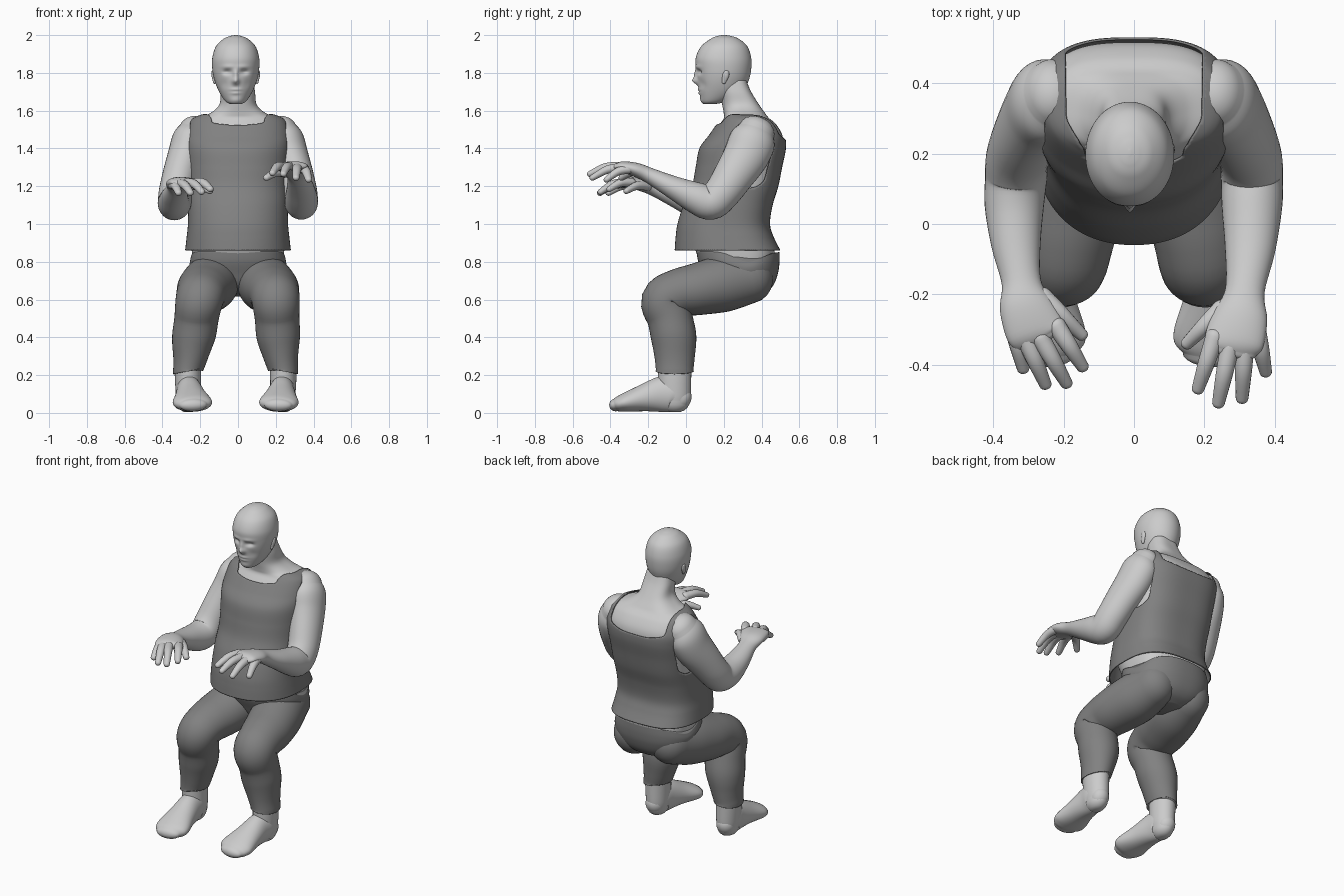
import bpy, bmesh, math
from mathutils import Vector

cloth = bpy.data.materials.new("dark_cloth")
cloth.diffuse_color = (0.22, 0.22, 0.22, 1)


def spline(pts, steps):
    """Catmull-Rom through tuples of any length."""
    p = [pts[0]] + list(pts) + [pts[-1]]
    out = []
    for i in range(1, len(p) - 2):
        for k in range(steps):
            t = k / steps
            out.append([0.5 * (2 * b + (c - a) * t + (2 * a - 5 * b + 4 * c - d) * t * t
                        + (3 * b - a - 3 * c + d) * t ** 3)
                        for a, b, c, d in zip(p[i - 1], p[i], p[i + 1], p[i + 2])])
    return out + [list(pts[-1])]


def bridge(bm, rings, caps=True):
    vs = [[bm.verts.new(c) for c in r] for r in rings]
    n = len(vs[0])
    for a, b in zip(vs, vs[1:]):
        for i in range(n):
            bm.faces.new((a[i], a[(i + 1) % n], b[(i + 1) % n], b[i]))
    if caps:
        bm.faces.new(vs[0])
        bm.faces.new(vs[-1])


def levels(bm, rows, steps=6, n=96, front=2.2, back=2.9, caps=True):
    """Stack of horizontal sections: (z, half width, front y, back y)."""
    rings = []
    for z, w, y0, y1 in spline(rows, steps):
        ring = []
        for i in range(n):
            a = 2 * math.pi * i / n
            c, s = math.cos(a), math.sin(a)
            e = 2 / (front if s < 0 else back)
            ring.append((math.copysign(w * abs(c) ** e, c),
                         (y0 + y1) / 2 + math.copysign((y1 - y0) / 2 * abs(s) ** e, s), z))
        rings.append(ring)
    bridge(bm, rings, caps)


def tube(bm, pts, steps=5, n=28, start=True, end=True):
    """Limb along a path: (x, y, z, radius sideways, radius up), ends rounded or flat."""
    s = spline(pts, steps)
    rows = []
    for i, q in enumerate(s):
        t = (Vector(s[min(i + 1, len(s) - 1)][:3]) - Vector(s[max(i - 1, 0)][:3])).normalized()
        rows.append((Vector(q[:3]), t, q[3], q[4]))

    def cap(row, sign):
        c, t, a, b = row
        r = min(a, b)
        return [(c + t * sign * r * math.sin(g), t, a * math.cos(g), b * math.cos(g))
                for g in (0.3, 0.6, 0.9, 1.2, 1.48)]
    rows = (cap(rows[0], -1)[::-1] if start else []) + rows + (cap(rows[-1], 1) if end else [])
    rings = []
    for c, t, a, b in rows:
        side = (Vector((1, 0, 0)) - t * t.x).normalized()
        up = t.cross(side)
        rings.append([c + side * a * math.cos(2 * math.pi * i / n)
                      + up * b * math.sin(2 * math.pi * i / n) for i in range(n)])
    bridge(bm, rings)


def finish(bm, name, mat=None):
    bmesh.ops.recalc_face_normals(bm, faces=bm.faces[:])
    for f in bm.faces:
        f.smooth = True
    me = bpy.data.meshes.new(name)
    bm.to_mesh(me)
    bm.free()
    ob = bpy.data.objects.new(name, me)
    bpy.context.collection.objects.link(ob)
    if mat:
        me.materials.append(mat)
    return ob


def flip(pts, s):
    return [(p[0] * s,) + tuple(p[1:]) for p in pts]


# torso and neck
torso = [(.78, .235, .085, .465), (.86, .245, .05, .468), (1.0, .25, -.01, .43), (1.1, .25, .0, .445),
         (1.2, .25, .045, .475), (1.3, .255, .065, .495), (1.4, .263, .085, .515), (1.47, .263, .135, .51),
         (1.53, .245, .18, .475), (1.56, .215, .20, .44), (1.585, .15, .2, .42),
         (1.63, .1, .192, .388), (1.70, .09, .18, .345), (1.76, .08, .17, .32)]
bm = bmesh.new()
levels(bm, torso)
finish(bm, "torso_skin")

# tank top: fattened torso with neck and arm openings
hem = [(.86, .28, -.06, .50), (.93, .272, -.055, .465), (1.0, .265, -.045, .445)]
d = .014
rows = hem + [(z + (.005 if z > 1.5 else 0), w + d, a - d, b + d) for z, w, a, b in torso[3:11]]
bm = bmesh.new()
levels(bm, rows, steps=10, n=160, caps=False)


def opening(c):
    x, y, z = abs(c.x), c.y, c.z
    half = .14 + .055 * min(1, max(0, (y - .2) / .1))
    neck = x < half and z > 1.525 + .5 * x * x - .3 * max(0, y - .25)
    arm = x > .235 and ((y - .34) / .125) ** 2 + ((z - 1.37) / .18) ** 2 < 1
    return neck or arm or z > 1.6


bmesh.ops.delete(bm, geom=[f for f in bm.faces if opening(f.calc_center_median())], context='FACES')
for _ in range(12):
    new = {}
    for v in bm.verts:
        near = [e.other_vert(v).co for e in v.link_edges if e.is_boundary]
        if len(near) == 2:
            new[v] = (near[0] + near[1] + v.co * 2) / 4
    for v, c in new.items():
        v.co = c
shirt = finish(bm, "tank_top", cloth)
sol = shirt.modifiers.new("thickness", 'SOLIDIFY')
sol.thickness = .006

# head with sculpted face: bumps are (x, z, x size, z size, push in y)
bumps = [(0, 1.757, .018, .018, -.026), (0, 1.79, .012, .028, -.014), (.045, 1.805, .022, .013, .016),
         (.04, 1.832, .035, .011, -.005), (0, 1.712, .03, .007, -.006), (0, 1.692, .025, .006, -.006),
         (0, 1.655, .028, .014, -.004), (.06, 1.74, .022, .025, .005)]
bm = bmesh.new()
levels(bm, [(1.634, .025, .095, .15), (1.65, .055, .082, .22), (1.70, .088, .07, .30),
            (1.76, .112, .062, .332), (1.82, .124, .055, .345), (1.88, .124, .052, .345),
            (1.94, .105, .08, .325), (1.98, .065, .13, .28), (1.995, .03, .165, .24),
            (2.0, .004, .195, .21)], steps=10, n=112, front=2.1, back=2.0)
for s in (-1, 1):  # flat ears
    tube(bm, [(s * .112, .2, 1.75, .008, .01), (s * .117, .21, 1.785, .011, .018),
              (s * .12, .215, 1.805, .008, .014)], n=16)
for v in bm.verts:
    if v.co.y < .19:
        x, z = abs(v.co.x), v.co.z
        v.co.y += sum(k * math.exp(-((x - bx) / sx) ** 2 - ((z - bz) / sz) ** 2)
                      for bx, bz, sx, sz, k in bumps)
    v.co.x -= .012
finish(bm, "head")

# arms: shared upper arm, then each forearm, palm and fingers
upper = [(.232, .37, 1.485, .085, .1), (.25, .352, 1.44, .1, .122), (.272, .318, 1.36, .1, .12),
         (.305, .255, 1.26, .094, .107), (.33, .19, 1.165, .09, .096), (.335, .13, 1.115, .088, .093)]
left_fore = [(.335, .05, 1.14, .086, .083), (.33, -.07, 1.195, .072, .06), (.315, -.19, 1.255, .056, .042),
             (.303, -.26, 1.285, .077, .038), (.285, -.33, 1.303, .084, .029), (.278, -.36, 1.303, .07, .02)]
right_fore = [(.34, .05, 1.115, .084, .083), (.335, -.06, 1.15, .07, .06), (.32, -.165, 1.188, .056, .042),
              (.308, -.23, 1.21, .075, .038), (.282, -.30, 1.218, .083, .029), (.268, -.325, 1.215, .068, .02)]
# each finger: base then tip
left_fingers = [((.348, -.30, 1.29), (.374, -.42, 1.235)), ((.315, -.34, 1.30), (.307, -.495, 1.245)),
                ((.272, -.35, 1.305), (.24, -.508, 1.265)), ((.23, -.32, 1.305), (.182, -.468, 1.27)),
                ((.25, -.24, 1.27), (.15, -.34, 1.245))]
right_fingers = [((.345, -.28, 1.205), (.315, -.41, 1.165)), ((.31, -.32, 1.215), (.252, -.455, 1.165)),
                 ((.265, -.325, 1.22), (.192, -.452, 1.17)), ((.22, -.29, 1.22), (.146, -.405, 1.185)),
                 ((.26, -.205, 1.20), (.148, -.315, 1.175))]
for s, side, fore, fingers in ((1, "left", left_fore, left_fingers), (-1, "right", right_fore, right_fingers)):
    bm = bmesh.new()
    tube(bm, flip(upper + fore, s), n=36)
    for a, b in fingers:
        mid = [(p + q) / 2 for p, q in zip(a, b)]
        mid[2] += .015
        tube(bm, flip([(*a, .027, .024), (*mid, .024, .022), (*b, .018, .016)], s), n=14)
    finish(bm, "arm_" + side)

# trousers: seat with a dipped waistband, and legs
bm = bmesh.new()
levels(bm, [(.615, .06, .24, .38), (.64, .15, .17, .43), (.68, .215, .12, .465), (.74, .248, .09, .487),
            (.80, .257, .065, .495), (.855, .25, .055, .495)], front=2.3, back=2.4)
for v in bm.verts:
    v.co.z -= .055 * math.exp(-((v.co.y - .33) / .1) ** 2) * max(0, (v.co.z - .73) / .125)
finish(bm, "trouser_seat", cloth)
leg = [(.128, .335, .715, .126, .135), (.145, .2, .685, .15, .15), (.175, .06, .655, .148, .138),
       (.19, -.04, .635, .135, .127), (.2, -.11, .59, .127, .128), (.207, -.085, .5, .118, .12),
       (.214, -.065, .4, .115, .12), (.227, -.06, .3, .093, .107), (.238, -.06, .235, .08, .1),
       (.238, -.06, .22, .082, .102)]
foot = [(.24, -.03, .075, .056, .066), (.238, -.07, .1, .068, .095), (.232, -.13, .098, .071, .095),
        (.225, -.22, .08, .085, .073), (.217, -.31, .058, .104, .053), (.215, -.35, .048, .096, .043),
        (.213, -.372, .042, .075, .034)]
ankle = [(.24, -.06, .28, .07, .09), (.24, -.06, .2, .07, .088), (.238, -.06, .1, .066, .086),
         (.238, -.06, .06, .06, .08)]
for s, side in ((1, "left"), (-1, "right")):
    parts = [bmesh.new(), bmesh.new()]
    tube(parts[0], flip(leg, s), n=40, end=False)
    tube(parts[1], flip(foot, s), n=40)
    tube(parts[1], flip(ankle, s), n=32, start=False, end=True)
    for bm, name in zip(parts, ("trouser_leg_", "foot_")):
        for v in bm.verts:
            v.co.z = max(v.co.z, .004)
            if s < 0:  # the right shin leans outwards
                v.co.x -= .025 * min(1, max(0, (.65 - v.co.z) / .3))
        finish(bm, name + side, cloth if name[0] == "t" else None)
